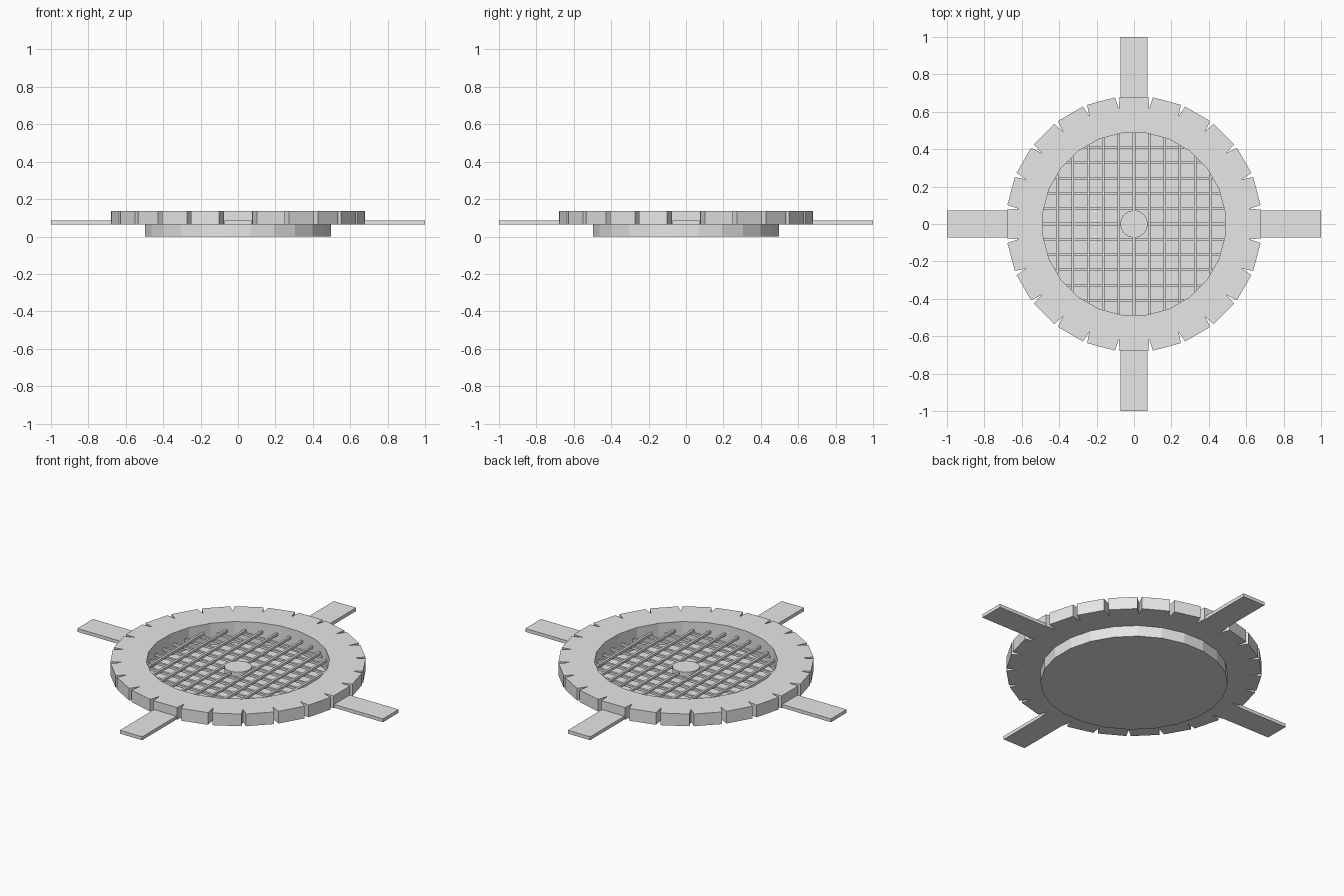
import bpy, bmesh, math

if "Cube" in bpy.data.objects:
    bpy.data.objects.remove(bpy.data.objects["Cube"])

N = 24                      # facets around the rim
STEP = 2 * math.pi / N
R_IN = 0.491                # corner radius of the opening
Z_RIM, Z_TOP = 0.065, 0.137

metal = bpy.data.materials.new("light grey")
metal.diffuse_color = (0.8, 0.8, 0.8, 1)
metal.use_nodes = True
metal.node_tree.nodes["Principled BSDF"].inputs["Base Color"].default_value = metal.diffuse_color


def finish(name, bm):
    bmesh.ops.remove_doubles(bm, verts=bm.verts, dist=1e-5)
    bmesh.ops.recalc_face_normals(bm, faces=bm.faces)
    mesh = bpy.data.meshes.new(name)
    bm.to_mesh(mesh)
    bm.free()
    mesh.materials.append(metal)
    obj = bpy.data.objects.new(name, mesh)
    bpy.context.collection.objects.link(obj)
    return obj


def polar(r, a, z):
    return (r * math.cos(a), r * math.sin(a), z)


def add_box(bm, x0, x1, y0, y1, z0, z1):
    verts = bmesh.ops.create_cube(bm, size=1)["verts"]
    for v in verts:
        v.co = (x1 if v.co.x > 0 else x0,
                y1 if v.co.y > 0 else y0,
                z1 if v.co.z > 0 else z0)


def lathe(name, profile, sides, offset):
    """Spin an (r, z) profile; r = 0 ends close the shape."""
    bm = bmesh.new()
    for k in range(sides):
        a, b = (offset + (k + i) * 2 * math.pi / sides for i in (0, 1))
        for (r0, z0), (r1, z1) in zip(profile, profile[1:]):
            pts = [polar(r0, a, z0), polar(r1, a, z1)]
            if r1 > 0:
                pts.append(polar(r1, b, z1))
            if r0 > 0:
                pts.append(polar(r0, b, z0))
            bm.faces.new([bm.verts.new(p) for p in pts])
    return finish(name, bm)


# Flat rim with a narrow V notch between neighbouring facets
bm = bmesh.new()
R_OUT, R_TIP, HALF_GAP = 0.686, 0.622, 0.018
for k in range(N):
    a = (k - 0.5) * STEP
    b = a + STEP
    apothem = R_OUT * math.cos(STEP / 2)
    r_lip = apothem / math.cos(STEP / 2 - HALF_GAP)
    outline = [(R_IN, a), (R_TIP, a), (r_lip, a + HALF_GAP),
               (r_lip, b - HALF_GAP), (R_TIP, b), (R_IN, b)]
    low = [bm.verts.new(polar(r, t, Z_RIM)) for r, t in outline]
    top = [bm.verts.new(polar(r, t, Z_TOP)) for r, t in outline]
    bm.faces.new(low[::-1])
    bm.faces.new(top)
    for i in (1, 2, 3, 5):          # skip the sides shared with neighbours
        j = (i + 1) % 6
        bm.faces.new((low[i], low[j], top[j], top[i]))
finish("notched_rim", bm)

# Shallow basin under the rim
lathe("basin", [(0, 0.0), (0.502, 0.0), (0.502, Z_RIM), (R_IN, Z_RIM),
                (R_IN, 0.01), (0, 0.01)], N, STEP / 2)

# Grating: lower bars along x, upper bars along y
PITCH, HALF = 0.0818, 0.0068
for name, along_x, z0 in (("lower_bars", True, 0.065), ("upper_bars", False, 0.079)):
    bm = bmesh.new()
    for i in range(-5, 6):
        c = i * PITCH
        reach = math.sqrt(0.487 ** 2 - c * c)
        if along_x:
            add_box(bm, -reach, reach, c - HALF, c + HALF, z0, z0 + 0.014)
        else:
            add_box(bm, c - HALF, c + HALF, -reach, reach, z0, z0 + 0.014)
    finish(name, bm)

# Round hub in the middle of the grating
lathe("hub", [(0, 0.065), (0.073, 0.065), (0.073, 0.1), (0, 0.1)], N, STEP / 2)

# Four flat mounting arms
for i, side in enumerate(("right", "back", "left", "front")):
    bm = bmesh.new()
    add_box(bm, 0.66, 1.0, -0.073, 0.073, Z_RIM, 0.085)
    finish("arm_" + side, bm).rotation_euler.z = i * math.pi / 2
